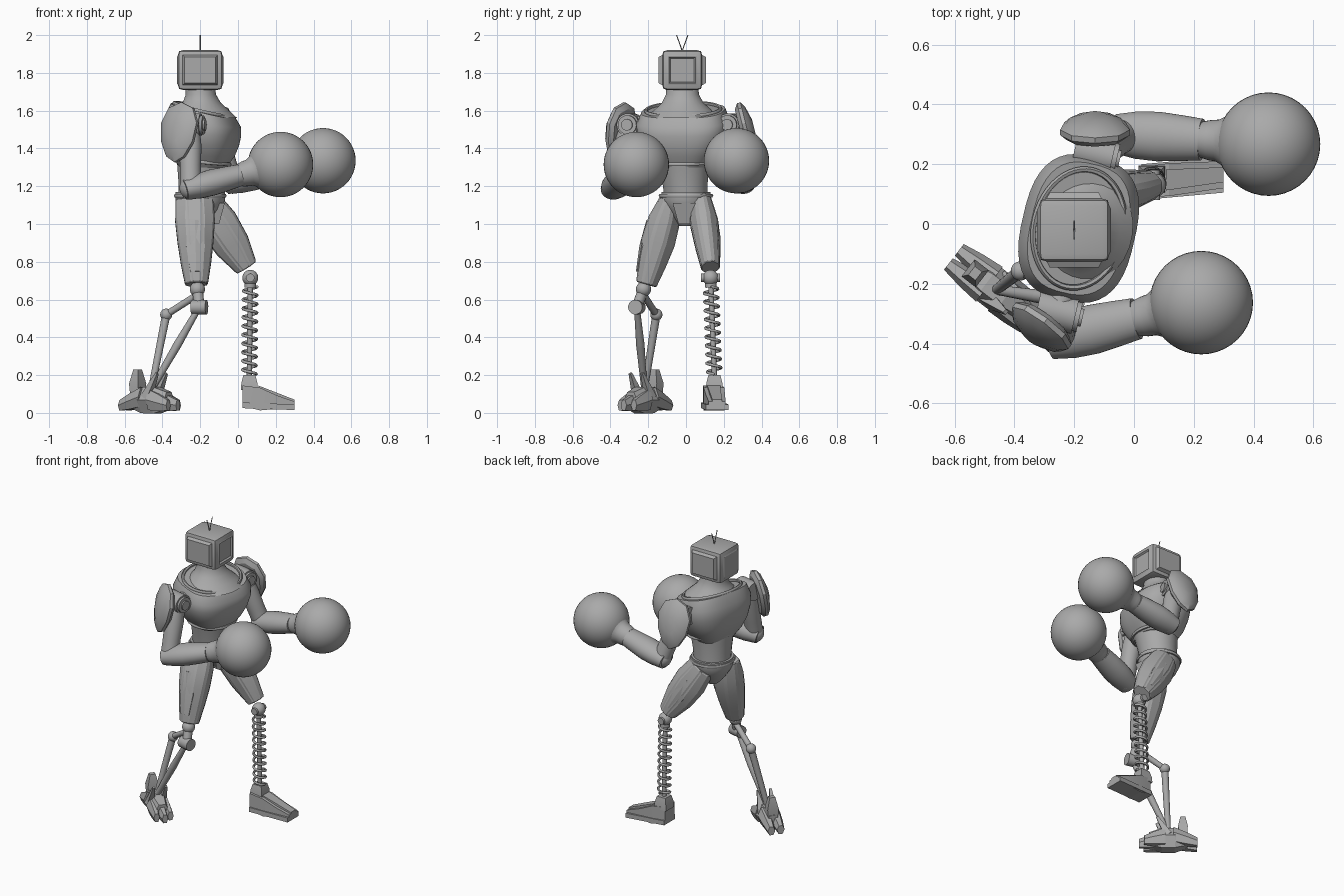
import bpy, bmesh, math
from mathutils import Vector, Matrix

if "Cube" in bpy.data.objects:
    bpy.data.objects.remove(bpy.data.objects["Cube"], do_unlink=True)

grey = bpy.data.materials.new("plain grey")
grey.use_nodes = True
colour = (0.4, 0.4, 0.4, 1)
grey.diffuse_color = colour
grey.node_tree.nodes["Principled BSDF"].inputs["Base Color"].default_value = colour

X, Y, Z = Vector((1, 0, 0)), Vector((0, 1, 0)), Vector((0, 0, 1))
FORWARD = Vector((1, -0.23, 0)).normalized()      # the chest is turned a little
SIDE = Z.cross(FORWARD)


def at(x, y, z):
    return Vector((x, y, z))


def finish(name, bm, angle=35):
    bmesh.ops.recalc_face_normals(bm, faces=bm.faces)
    mesh = bpy.data.meshes.new(name)
    bm.to_mesh(mesh)
    bm.free()
    mesh.materials.append(grey)
    mesh.shade_smooth()
    mesh.set_sharp_from_angle(angle=math.radians(angle))
    bpy.context.collection.objects.link(bpy.data.objects.new(name, mesh))


def loft(name, start, end, sizes, ref=None, sides=28, axis=None, flat=1, across=None,
         power=2, tilt=0, taper=0, panel=0, angle=35):
    """Skin evenly spaced rings from start to end; sizes run along ref, across is the other way."""
    bm = bmesh.new()
    w = (axis or end - start).normalized()
    u = (ref - w * ref.dot(w)).normalized() if ref else w.orthogonal().normalized()
    v = w.cross(u)
    apothem = math.cos(math.pi / sides)
    across = across or [size * flat for size in sizes]
    rings = []
    for n, (size, width) in enumerate(zip(sizes, across)):
        t = n / (len(sizes) - 1)
        ring = []
        for i in range(sides):
            turn = (i + 0.5) * math.tau / sides
            c, s = math.cos(turn), math.sin(turn)
            p = math.copysign(abs(c) ** (2 / power), c) * size / apothem * (1 + taper * s)
            q = math.copysign(abs(s) ** (2 / power), s) * width / apothem
            ring.append(bm.verts.new(start.lerp(end, t) + u * p + v * q - w * p * tilt * t * t))
        rings.append(ring)
    walls = [bm.faces.new((low[i - 1], low[i], high[i], high[i - 1]))
             for low, high in zip(rings, rings[1:]) for i in range(sides)]
    bm.faces.new(rings[0])
    bm.faces.new(rings[-1])
    if panel:                                      # one long raised strip on each side
        bmesh.ops.recalc_face_normals(bm, faces=bm.faces)
        for i in range(sides):
            bmesh.ops.inset_region(bm, faces=walls[i::sides], thickness=panel, depth=panel / 2)
    finish(name, bm, angle)


def rod(name, start, end, radius, end_radius=None, sides=16):
    loft(name, start, end, (radius, end_radius or radius), sides=sides)


def ball(name, center, radius):
    bm = bmesh.new()
    bmesh.ops.create_uvsphere(bm, u_segments=40, v_segments=24, radius=radius,
                              matrix=Matrix.Translation(center))
    finish(name, bm)


def tube(name, points, radius, closed=False):
    curve = bpy.data.curves.new(name, "CURVE")
    curve.dimensions = "3D"
    curve.bevel_depth, curve.bevel_resolution, curve.use_fill_caps = radius, 1, True
    spline = curve.splines.new("POLY")
    spline.points.add(len(points) - 1)
    for point, place in zip(spline.points, points):
        point.co = (*place, 1)
    spline.use_cyclic_u = closed
    path = bpy.data.objects.new(name + " path", curve)
    bpy.context.collection.objects.link(path)
    bpy.context.view_layer.update()
    depsgraph = bpy.context.evaluated_depsgraph_get()
    bm = bmesh.new()
    bm.from_mesh(bpy.data.meshes.new_from_object(path.evaluated_get(depsgraph)))
    bpy.data.objects.remove(path, do_unlink=True)
    finish(name, bm, 60)


def trim(name, center, depth, width, tilt=0):
    turns = [i * math.tau / 48 for i in range(48)]
    tube(name, [center + (FORWARD - Z * tilt) * depth * math.cos(a) + SIDE * width * math.sin(a)
                for a in turns], 0.01, True)


# Head: rounded box with raised panels at the sides and a sunken screen in front
head = at(-0.2, -0.02, 1.815)
bm = bmesh.new()
bmesh.ops.create_cube(bm, size=0.21, matrix=Matrix.Translation(head) @ Matrix.Scale(1.12, 4, X))
bmesh.ops.bevel(bm, geom=bm.edges[:], offset=0.025, segments=2, affect="EDGES", profile=0.6)
bm.normal_update()
for axis in (X, -X, Y, -Y):
    face = max(bm.faces, key=lambda f: f.normal.dot(axis) * f.calc_area())
    bmesh.ops.inset_individual(bm, faces=[face], thickness=0.015, depth=0.006 if axis.x else 0.02)
    if axis == X:
        bmesh.ops.inset_individual(bm, faces=[face], thickness=0.01, depth=-0.01)
finish("head", bm, 25)
crown = head + Z * 0.1
for s in (-1, 1):
    tube("antenna", [crown, crown + Z * 0.03 + Y * s * 0.01, crown + Z * 0.085 + Y * s * 0.03], 0.003)

# Torso
core = at(-0.185, -0.015, 0)
loft("neck", core + Z * 1.56, head - Z * 0.09, (0.18, 0.14, 0.1, 0.08, 0.077),
     FORWARD, axis=Z, flat=1.1)
loft("chest", core + Z * 1.3, core + Z * 1.6, (0.12, 0.16, 0.18, 0.19, 0.19, 0.16), FORWARD, 40,
     across=(0.13, 0.18, 0.22, 0.24, 0.245, 0.22), power=2.7, tilt=0.25)
trim("collar_trim", core + Z * 1.605, 0.15, 0.2, 0.25)
trim("chest_trim", core + Z * 1.33, 0.14, 0.16, 0.1)
hips = at(-0.2, 0, 1.15)
loft("waist", hips, core + Z * 1.36, (0.115, 0.12, 0.13, 0.14), FORWARD, axis=Z)
loft("pelvis", hips - Z * 0.16, hips + Z * 0.02, (0.04, 0.08, 0.11, 0.13, 0.13), FORWARD)
trim("belt", hips, 0.13, 0.135)
loft("crotch_plate", hips + at(0.08, -0.01, -0.15), hips + at(0.11, -0.01, -0.04), (0.02, 0.02),
     X, 4, Z, across=(0.03, 0.06))


# Arms: shoulder drum, domed pad, straight segments and a round glove
def arm(side, shoulder, elbow, glove, pad, outward):
    for part, back, front, radius in (("drum", -0.07, 0.06, 0.06), ("rim", 0.05, 0.075, 0.05),
                                      ("hub", 0.07, 0.085, 0.03)):
        rod(side + "_shoulder_" + part, shoulder + FORWARD * back, shoulder + FORWARD * front,
            radius, sides=28)
    rod(side + "_shoulder_axle", core + Z * 1.5, shoulder, 0.05)
    out = outward.normalized()
    loft(side + "_shoulder_pad", pad - out * 0.03, pad + out * 0.045, (0.09, 0.11, 0.11, 0.09, 0.04),
         Z.cross(out), 10, flat=1.4, taper=0.2, angle=30)
    loft(side + "_upper_arm", shoulder, elbow, (0.05, 0.06, 0.055, 0.055), X)
    ball(side + "_elbow", elbow, 0.06)
    reach = (glove - elbow).normalized()
    wrist = glove - reach * 0.23
    loft(side + "_forearm", elbow - reach * 0.035, wrist, (0.054, 0.066, 0.069, 0.064, 0.058), Z, flat=1.2)
    loft(side + "_glove_cuff", wrist, glove - reach * 0.12, (0.06, 0.067, 0.07, 0.085, 0.12))
    ball(side + "_glove", glove, 0.173)


arm("right", at(-0.255, -0.295, 1.525), at(-0.25, -0.38, 1.19), at(0.225, -0.263, 1.315),
    at(-0.315, -0.35, 1.485), at(-0.6, -0.8, 0.2))
arm("left", at(-0.13, 0.235, 1.525), at(-0.03, 0.3, 1.22), at(0.45, 0.267, 1.335),
    at(-0.13, 0.32, 1.485), at(0, 1, 0.25))


# Thighs: faceted armour with long strips and a raised outer plate
def thigh(side, top, bottom, sizes, across, out):
    loft(side + "_thigh", top, bottom, sizes, X, 8, across=across, panel=0.01, angle=15)
    loft(side + "_thigh_plate", top.lerp(bottom, 0.25) + out, top.lerp(bottom, 0.85) + out * 0.75,
         (0.03, 0.05, 0.03), X, 6, flat=0.4, angle=15)


thigh("right", at(-0.23, -0.085, 1.13), at(-0.22, -0.21, 0.68), (0.095, 0.1, 0.09, 0.075, 0.055),
      (0.05, 0.08, 0.085, 0.07, 0.05), Y * -0.08)
thigh("left", at(-0.18, 0.08, 1.12), at(0.045, 0.13, 0.77), (0.08, 0.1, 0.09, 0.055),
      (0.05, 0.07, 0.06, 0.045), Y * 0.06)

# Left lower leg: knee ball, spring around a rod, wedge foot on a wider sole
knee, ankle = at(0.065, 0.13, 0.715), at(0.06, 0.15, 0.2)
ball("left_knee", knee, 0.042)
rod("left_knee_pin", knee - Y * 0.05, knee + Y * 0.05, 0.022)
rod("spring_core", knee, ankle, 0.014)
rod("spring_cap", knee, knee.lerp(ankle, 0.1), 0.03)
turns, steps = 10, 18
tube("spring", [knee.lerp(ankle, 0.09 + 0.9 * i / (turns * steps))
                + Matrix.Rotation(i * math.tau / steps, 3, "Z") @ X * 0.037
                for i in range(turns * steps + 1)], 0.008)
loft("left_ankle", ankle - Z * 0.08, ankle, (0.045, 0.042, 0.032), X, 4, Z)
heel, tip = at(0.025, 0.14, 0.09), at(0.3, 0.165, 0.04)
loft("left_foot", heel, tip, (0.055, 0.06, 0.035, 0.02), Z, 4, X,
     across=(0.05, 0.055, 0.05, 0.045), angle=15)
loft("left_foot_ridge", heel.lerp(tip, 0.3) + Z * 0.04, tip + Z * 0.015, (0.03, 0.015), Z, 4, X,
     across=(0.035, 0.025), angle=15)
loft("left_sole", heel - Z * 0.05, tip - Z * 0.01, (0.015, 0.015), Z, 4, X, across=(0.06, 0.06), angle=15)

# Right lower leg: knee joints and two slanted struts
knee, drum = at(-0.215, -0.225, 0.655), at(-0.205, -0.26, 0.56)
rear, ankle = at(-0.38, -0.157, 0.52), at(-0.46, -0.22, 0.12)
ball("right_knee", knee, 0.04)
rod("right_knee_link", knee, drum, 0.028)
rod("right_knee_drum", drum + FORWARD * 0.04, drum - FORWARD * 0.04, 0.038)
rod("upper_strut", knee - Z * 0.03, rear, 0.018)
ball("strut_joint", rear, 0.032)
rod("rear_strut", rear, ankle, 0.022, 0.017)
shin = drum.lerp(ankle, 0.45)
rod("front_strut", drum, shin, 0.015, 0.022)
rod("front_strut_end", shin, ankle, 0.022, 0.016)

# Right foot: angular blocks laid out along its own direction
toe = at(0.79, -0.61, 0).normalized()
cross = Z.cross(toe)
sole = at(ankle.x, ankle.y, 0)


def block(name, back, front, shift, spread, sizes, flat):
    start, end = (sole + toe * along + cross * off + Z * height
                  for (along, height), off in ((back, shift), (front, spread)))
    loft(name, start, end, sizes, Z, 6, toe, flat=flat, angle=15)


block("right_foot_body", (-0.12, 0.07), (0.12, 0.065), 0, 0, (0.045, 0.07, 0.07, 0.045), 0.85)
for s in (-1, 0, 1):
    block("right_toe", (0.02, 0.07), (0.18 - 0.03 * abs(s), 0.04), s * 0.035, s * 0.045,
          (0.055, 0.045, 0.028), 0.6)
for s in (-1, 1):
    block("right_heel_block", (-0.18, 0.04), (-0.03, 0.085), s * 0.03, s * 0.03, (0.028, 0.042, 0.05), 0.75)
    fin = sole + cross * s * 0.04
    rod("right_ankle_fin", fin + Z * 0.08, fin + toe * 0.07 + Z * 0.21, 0.024, 0.007, 4)
spur = sole - toe * 0.09
loft("right_heel_spur", spur + Z * 0.08, spur + Z * 0.23, (0.025, 0.03, 0.015), toe, 4, flat=1.2)
